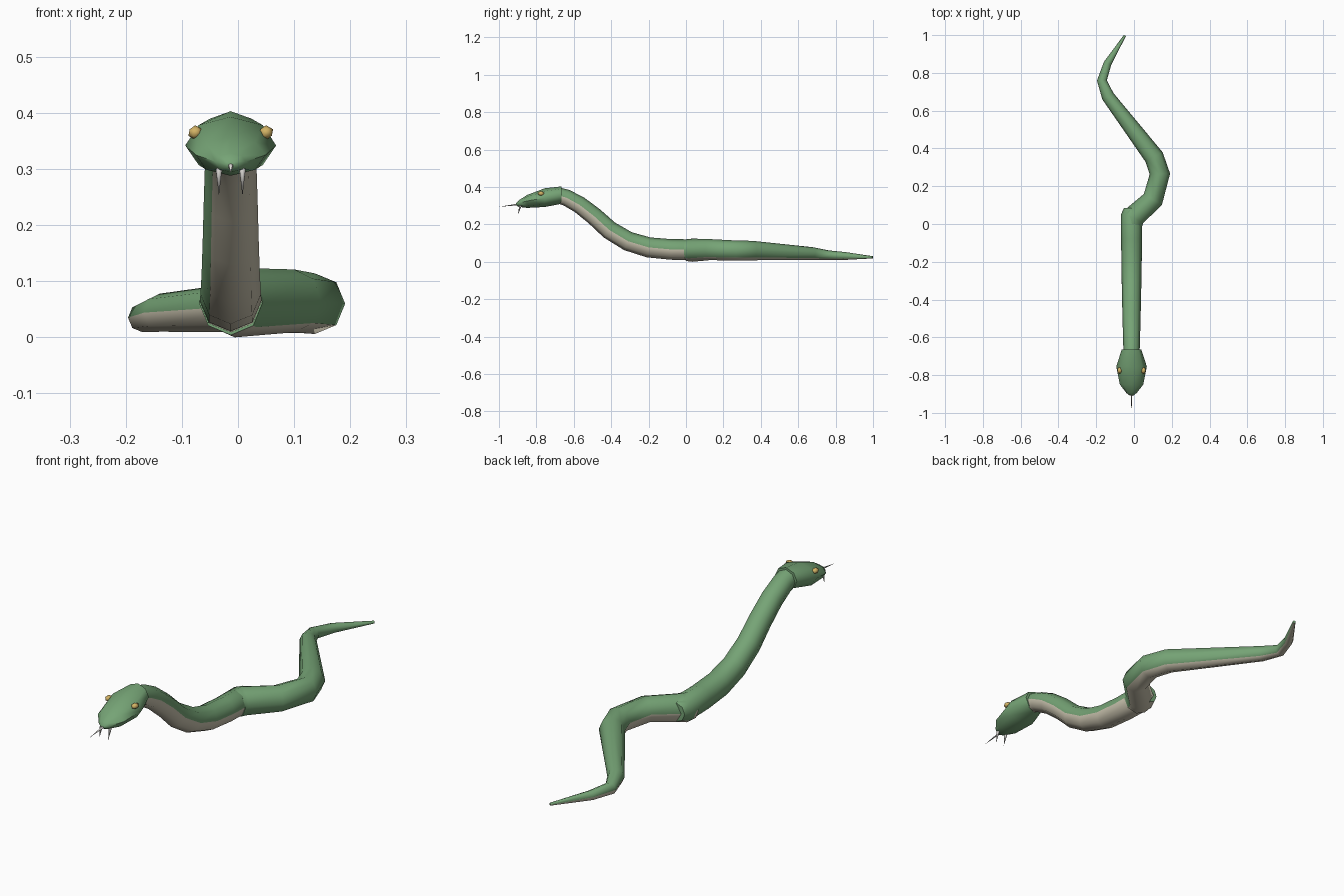
import bpy
import bmesh
from math import cos, sin, pi, radians
from mathutils import Vector, Matrix

cube = bpy.data.objects.get("Cube")
if cube:
    bpy.data.objects.remove(cube, do_unlink=True)

SIDES = 8
MID = -0.013  # centre line of head and front body


def material(name, rgb):
    m = bpy.data.materials.new(name)
    m.use_nodes = True
    m.diffuse_color = (*rgb, 1)
    m.node_tree.nodes["Principled BSDF"].inputs["Base Color"].default_value = (*rgb, 1)
    return m


GREEN = material("scale green", (0.18, 0.37, 0.18))
BELLY = material("belly cream", (0.58, 0.54, 0.42))
GOLD = material("eye gold", (0.65, 0.45, 0.13))
IVORY = material("ivory", (0.75, 0.73, 0.7))


def finish(name, bm, mats, angle=60):
    bmesh.ops.recalc_face_normals(bm, faces=bm.faces)
    mesh = bpy.data.meshes.new(name)
    bm.to_mesh(mesh)
    bm.free()
    for m in mats:
        mesh.materials.append(m)
    ob = bpy.data.objects.new(name, mesh)
    bpy.context.collection.objects.link(ob)
    bpy.ops.object.select_all(action='DESELECT')
    ob.select_set(True)
    bpy.context.view_layer.objects.active = ob
    bpy.ops.object.shade_smooth_by_angle(angle=radians(angle))
    return ob


def loft(name, rings, mats, belly=()):
    """Skin closed rings; sides listed in belly take the second material."""
    bm = bmesh.new()
    loops = [[bm.verts.new(p) for p in ring] for ring in rings]
    for a, b in zip(loops, loops[1:]):
        for k in range(SIDES):
            n = (k + 1) % SIDES
            f = bm.faces.new((a[k], a[n], b[n], b[k]))
            f.material_index = int(k in belly)
    bm.faces.new(loops[0])
    bm.faces.new(loops[-1])
    return finish(name, bm, mats)


def tube_rings(path):
    """Octagonal rings square to a path of (x, y, z, radius)."""
    pts = [Vector(p[:3]) for p in path]
    rings = []
    for i, p in enumerate(pts):
        ahead = pts[min(i + 1, len(pts) - 1)] - p
        behind = p - pts[max(i - 1, 0)]
        t = (ahead.normalized() + behind.normalized()).normalized()
        side = t.cross(Vector((0, 0, 1))).normalized()
        up = side.cross(t)
        rings.append([p + path[i][3] * (cos(a) * side + sin(a) * up)
                      for a in (2 * pi * k / SIDES for k in range(SIDES))])
    return rings


# Raised front body, from neck to joint
front_path = [(-.70, .360, .042), (-.64, .343, .044), (-.57, .305, .046),
              (-.49, .243, .048), (-.41, .170, .050), (-.31, .110, .052),
              (-.20, .077, .054), (-.08, .066, .055), (.05, .064, .056),
              (.085, .064, .040)]
loft("front_body", tube_rings([(MID, *p) for p in front_path]),
     (GREEN, BELLY), belly=(5, 6, 7))

# Winding tail lying on the ground
tail_path = [(MID, 0, .062, .058), (-.006, .035, .062, .062),
             (.10, .13, .065, .056), (.137, .265, .060, .054),
             (.106, .355, .060, .052), (-.138, .676, .044, .034),
             (-.170, .760, .035, .026), (-.140, .850, .031, .021),
             (-.048, .998, .024, .006)]
loft("tail", tube_rings(tail_path), (GREEN, BELLY), belly=(4, 5, 6))

# Head: y, half width, middle height, top, bottom
head_profile = [(-.665, .052, .358, .403, .310), (-.755, .081, .342, .393, .293),
                (-.85, .062, .325, .357, .288), (-.895, .027, .313, .328, .294),
                (-.908, .010, .309, .314, .302)]
head = []
for y, half, mid, top, low in head_profile:
    ring = []
    for k in range(SIDES):
        a = 2 * pi * k / SIDES
        rise = (top - mid) if sin(a) > 0 else (mid - low)
        ring.append((MID + half * cos(a), y, mid + rise * sin(a)))
    head.append(ring)
loft("head", head, (GREEN,))


def spike(name, base, tip, radius):
    """Thin cone from base to tip."""
    base, tip = Vector(base), Vector(tip)
    d = tip - base
    bm = bmesh.new()
    bmesh.ops.create_cone(bm, cap_ends=True, segments=6, radius1=radius, radius2=0,
                          depth=d.length)
    turn = d.to_track_quat('Z', 'Y').to_matrix().to_4x4()
    bm.transform(Matrix.Translation((base + tip) / 2) @ turn)
    return finish(name, bm, (IVORY,))


# Eyes and fangs on both sides
for label, s in (("left", 1), ("right", -1)):
    bm = bmesh.new()
    bmesh.ops.create_icosphere(bm, subdivisions=1, radius=1)
    bm.transform(Matrix.Translation((MID + s * .063, -.775, .365))
                 @ Matrix.Diagonal((.014, .019, .013, 1)))
    finish(label + "_eye", bm, (GOLD,))
    x = MID + s * .021
    spike(label + "_fang", (x, -.885, .300), (x, -.899, .252), .0065)

# Tongue
spike("tongue", (MID, -.895, .307), (MID, -1.0, .294), .005)
